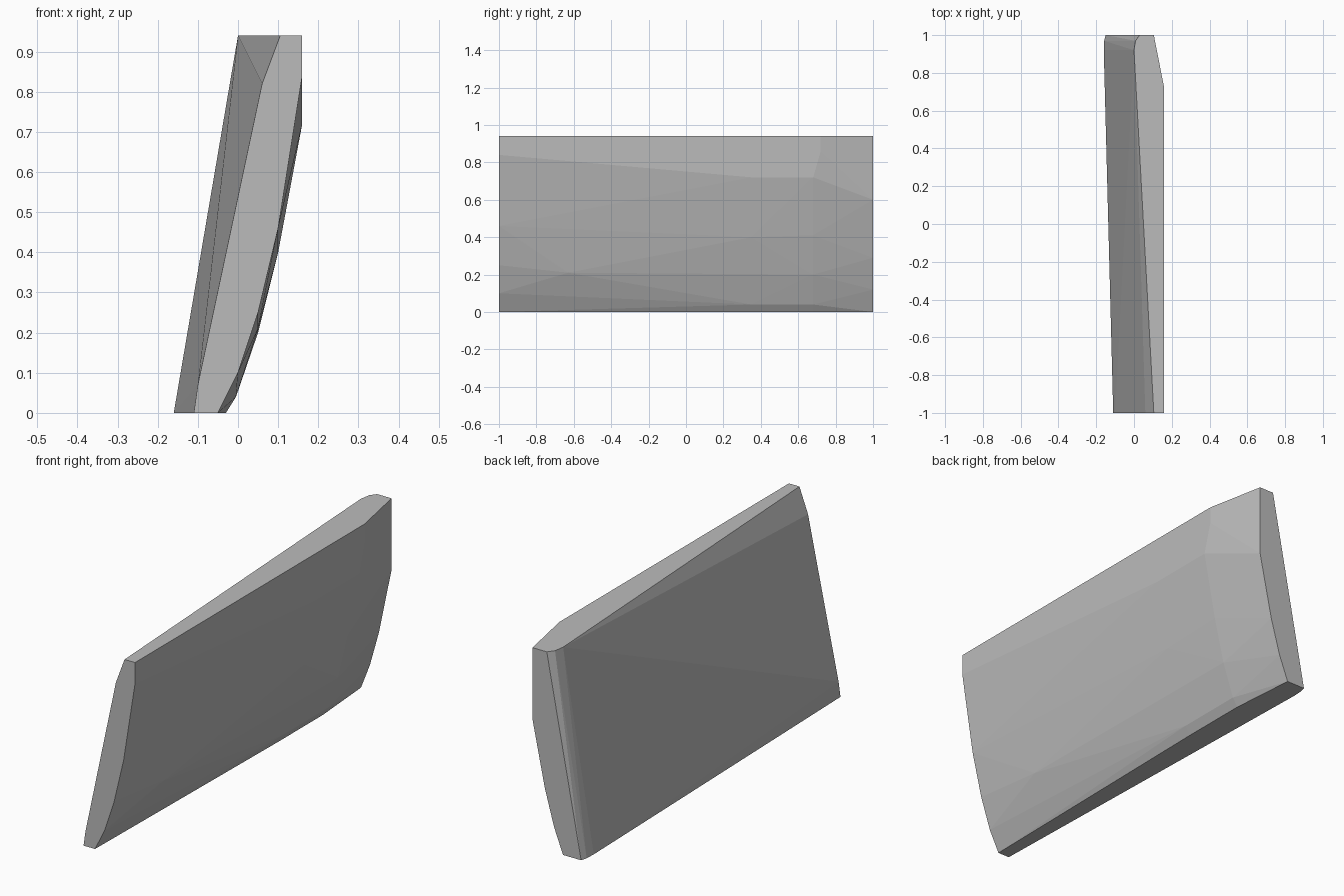
import bpy
import bmesh

cube = bpy.data.objects.get("Cube")
if cube:
    bpy.data.objects.remove(cube, do_unlink=True)

# Material
grey = bpy.data.materials.new("plain grey")
grey.use_nodes = True
colour = (0.5, 0.5, 0.5, 1)
grey.diffuse_color = colour
grey.node_tree.nodes["Principled BSDF"].inputs["Base Color"].default_value = colour

bm = bmesh.new()


def section(y, profile):
    """Add one cross-section of (x, z) points at depth y."""
    for x, z in profile:
        bm.verts.new((x, y, z))


# Front end: leaning flat side, then the bulging side
section(-1, [(-0.11, 0), (-0.10, 0.07), (0.06, 0.82), (0.105, 0.94),
             (0.16, 0.94), (0.16, 0.84), (0.10, 0.46), (0.05, 0.25),
             (0, 0.10), (-0.05, 0)])

# Bulge along the middle
section(-0.63, [(0.05, 0.21)])
section(0.35, [(0.16, 0.72), (0.10, 0.40), (-0.005, 0.04), (-0.03, 0)])
section(0.68, [(0.16, 0.72), (0.10, 0.41), (0.05, 0.20), (-0.005, 0.04),
               (-0.03, 0)])
section(0.72, [(0.16, 0.94), (0.16, 0.86)])

# Rounded upright corner beside the back end
section(0.92, [(0, 0.94), (-0.16, 0)])
section(0.97, [(0.008, 0.94), (-0.158, 0)])

# Back end
section(1, [(0.03, 0.94), (-0.15, 0), (0.105, 0.94), (0.105, 0.60),
            (0.04, 0.29), (-0.008, 0.12), (-0.055, 0)])

# Skin the sections as one convex block
hull = bmesh.ops.convex_hull(bm, input=bm.verts[:])
spare = {v for v in hull["geom_interior"] + hull["geom_unused"]
         if isinstance(v, bmesh.types.BMVert)}
bmesh.ops.delete(bm, geom=list(spare), context="VERTS")
bmesh.ops.dissolve_limit(bm, angle_limit=0.002, verts=bm.verts[:], edges=bm.edges[:])
bmesh.ops.recalc_face_normals(bm, faces=bm.faces[:])

mesh = bpy.data.meshes.new("curved_panel")
bm.to_mesh(mesh)
bm.free()
mesh.materials.append(grey)
panel = bpy.data.objects.new("curved_panel", mesh)
bpy.context.collection.objects.link(panel)
